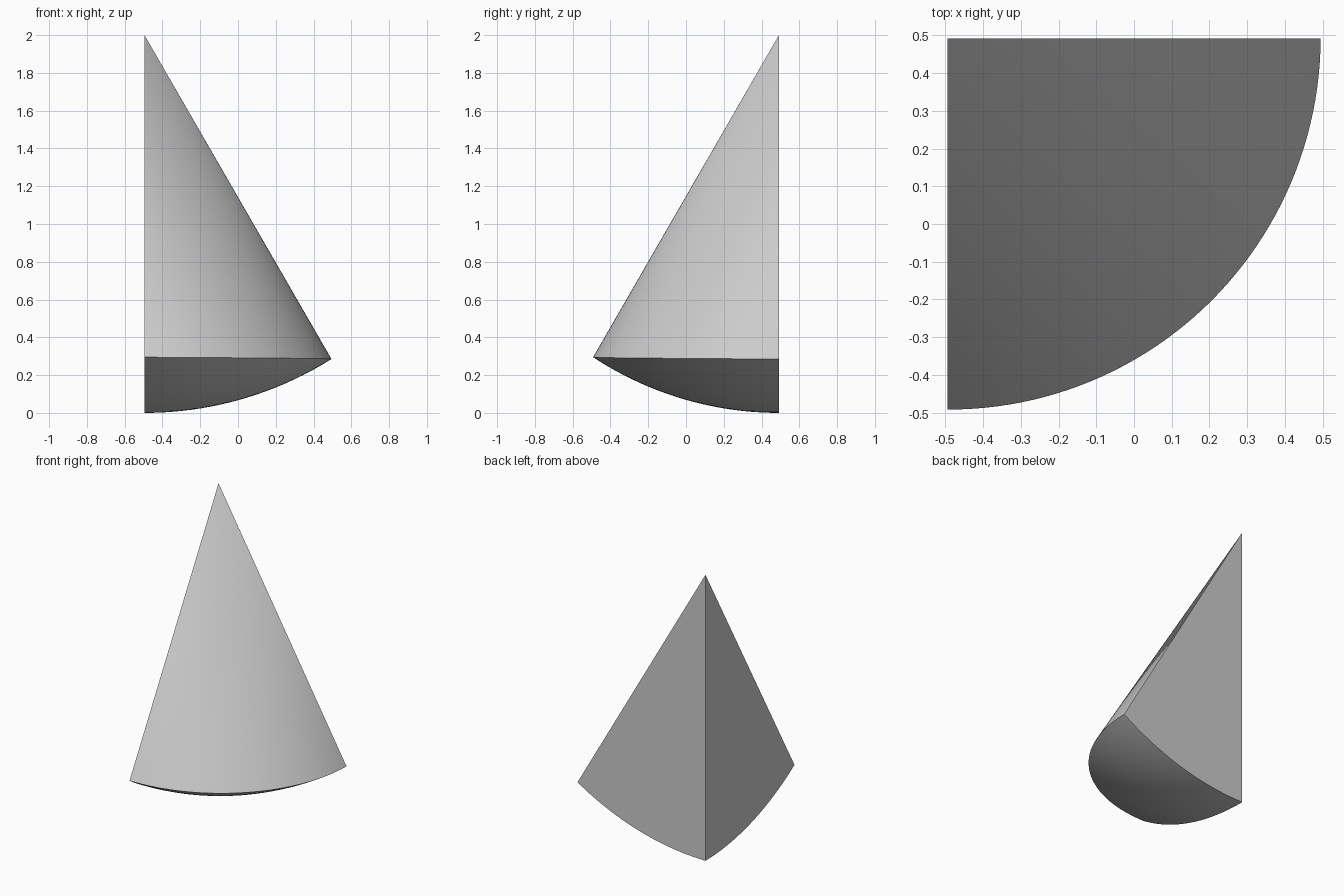
import bpy, bmesh
from math import sin, cos, pi, sqrt

if "Cube" in bpy.data.objects:
    bpy.data.objects.remove(bpy.data.objects["Cube"])

APEX_X, APEX_Y, HEIGHT = -0.495, 0.492, 2.0
RADIUS_FRONT, RADIUS_SIDE = 0.984, 0.990   # rim radius at each flat side
RIM_FRONT, RIM_SIDE = 0.295, 0.285         # rim height at each flat side
STEPS, RINGS = 48, 20

grey = bpy.data.materials.new("light grey")
grey.use_nodes = True
colour = (0.6, 0.6, 0.6, 1)
grey.diffuse_color = colour
grey.node_tree.nodes["Principled BSDF"].inputs["Base Color"].default_value = colour


def mix(a, b, t):
    return a + (b - a) * t


def dome_arc(bm, t):
    """Verts from the axis out to the rim along a circular arc, t from front to side."""
    angle = mix(-pi / 2, 0, t)
    rim_r, rim_z = mix(RADIUS_FRONT, RADIUS_SIDE, t), mix(RIM_FRONT, RIM_SIDE, t)
    curve = (rim_r ** 2 + rim_z ** 2) / (2 * rim_z)
    arc = []
    for i in range(1, RINGS + 1):
        r = rim_r * i / RINGS
        z = curve - sqrt(curve ** 2 - r ** 2)
        arc.append(bm.verts.new((APEX_X + r * cos(angle), APEX_Y + r * sin(angle), z)))
    return arc


# Quarter cone with a rounded base
bm = bmesh.new()
apex = bm.verts.new((APEX_X, APEX_Y, HEIGHT))
base = bm.verts.new((APEX_X, APEX_Y, 0))
arcs = [dome_arc(bm, k / STEPS) for k in range(STEPS + 1)]
for a, b in zip(arcs, arcs[1:]):
    bm.faces.new((apex, a[-1], b[-1]))          # cone surface
    bm.faces.new((base, b[0], a[0]))            # dome centre
    for i in range(RINGS - 1):
        bm.faces.new((a[i], b[i], b[i + 1], a[i + 1]))

# Flat cut sides
bm.faces.new([apex, base] + arcs[0])
bm.faces.new([base, apex] + arcs[-1][::-1])
bmesh.ops.recalc_face_normals(bm, faces=bm.faces)

mesh = bpy.data.meshes.new("quarter_cone")
bm.to_mesh(mesh)
bm.free()
mesh.materials.append(grey)
wedge = bpy.data.objects.new("quarter_cone", mesh)
bpy.context.collection.objects.link(wedge)

bpy.ops.object.select_all(action='DESELECT')
wedge.select_set(True)
bpy.context.view_layer.objects.active = wedge
bpy.ops.object.shade_smooth_by_angle(angle=pi / 6)
